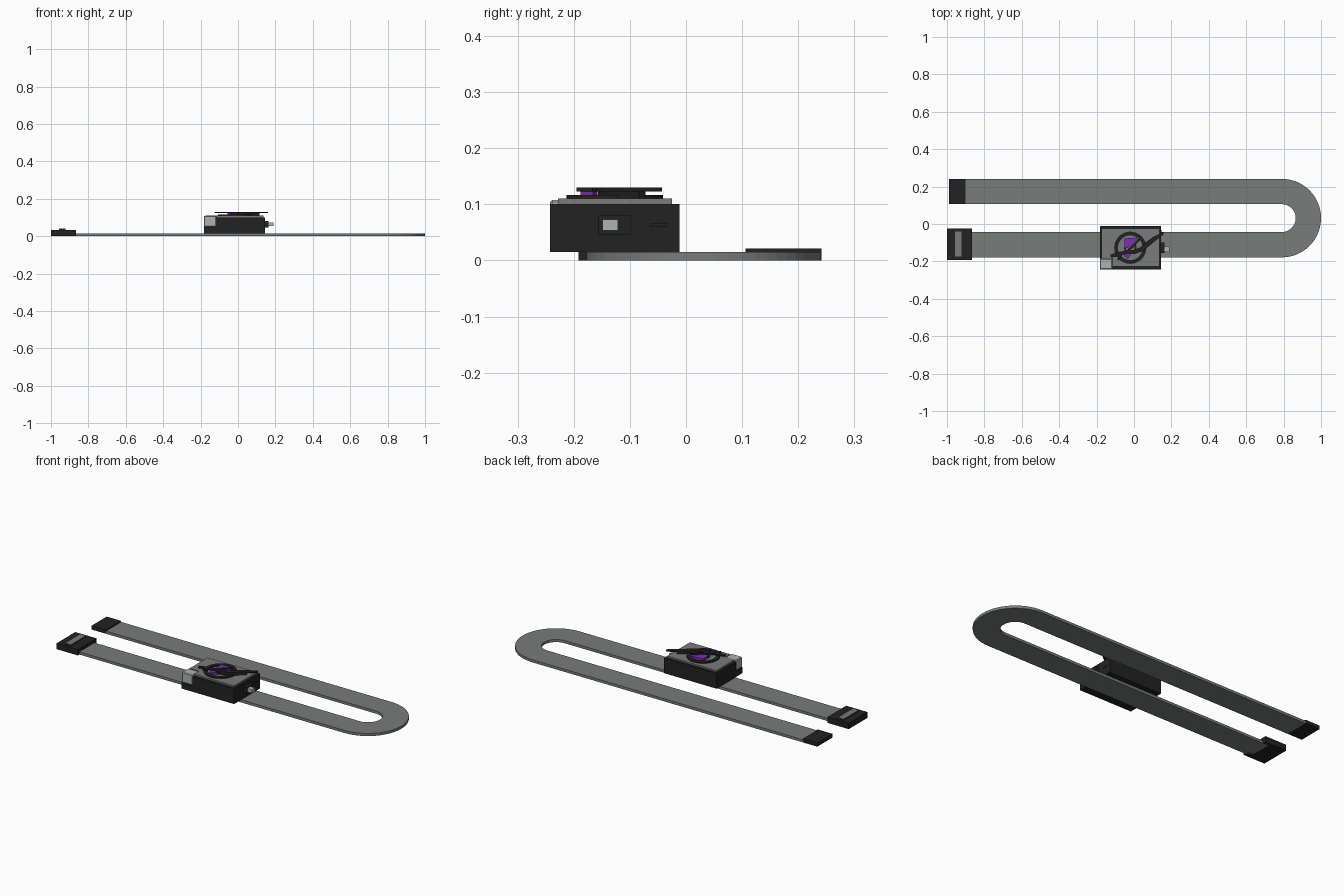
import bpy, bmesh, math
from mathutils import Vector

if "Cube" in bpy.data.objects:
    bpy.data.objects.remove(bpy.data.objects["Cube"])


def material(name, r, g, b):
    m = bpy.data.materials.new(name)
    m.diffuse_color = (r, g, b, 1)
    m.use_nodes = True
    m.node_tree.nodes["Principled BSDF"].inputs["Base Color"].default_value = m.diffuse_color
    return m


BLACK = material("black plastic", 0.016, 0.016, 0.016)
GREY = material("strap grey", 0.19, 0.20, 0.195)
LIGHT = material("light grey", 0.42, 0.45, 0.44)
PURPLE = material("purple", 0.19, 0.03, 0.44)


def prism(name, pts, z0, z1, mat, bevel=0):
    """Extrude a closed xy outline from z0 to z1."""
    bm = bmesh.new()
    face = bm.faces.new([bm.verts.new((x, y, z0)) for x, y in pts])
    ext = bmesh.ops.extrude_face_region(bm, geom=[face])
    for v in ext["geom"]:
        if isinstance(v, bmesh.types.BMVert):
            v.co.z = z1
    bmesh.ops.recalc_face_normals(bm, faces=bm.faces)
    mesh = bpy.data.meshes.new(name)
    bm.to_mesh(mesh)
    bm.free()
    mesh.materials.append(mat)
    ob = bpy.data.objects.new(name, mesh)
    bpy.context.collection.objects.link(ob)
    if bevel:
        mod = ob.modifiers.new("edge", "BEVEL")
        mod.width, mod.segments = bevel, 1
    return ob


def box(name, x0, x1, y0, y1, z0, z1, mat, bevel=0):
    return prism(name, [(x0, y0), (x1, y0), (x1, y1), (x0, y1)], z0, z1, mat, bevel)


def arc(cx, cy, r, a0, a1, n):
    return [(cx + r * math.cos(math.radians(a0 + (a1 - a0) * i / n)),
             cy + r * math.sin(math.radians(a0 + (a1 - a0) * i / n))) for i in range(n + 1)]


def ribbon(name, path, widths, z0, z1, mat):
    """Flat strip that follows a path with a varying width."""
    p = [Vector(q) for q in path]
    left, right = [], []
    for i, q in enumerate(p):
        d = (p[min(i + 1, len(p) - 1)] - p[max(i - 1, 0)]).normalized()
        n = Vector((-d.y, d.x)) * widths[i] / 2
        left.append(q + n)
        right.append(q - n)
    return prism(name, [tuple(q) for q in left + right[::-1]], z0, z1, mat)


def ring(name, cx, cy, r_out, r_in, z0, z1, mat, n=40):
    """Ring made from two half arcs, joined as one mesh by a screw-like loft."""
    bm = bmesh.new()
    loops = [[bm.verts.new((x, y, z)) for x, y in arc(cx, cy, r, 0, 360, n)[:-1]]
             for r, z in ((r_out, z0), (r_out, z1), (r_in, z1), (r_in, z0))]
    for k in range(4):
        a, b = loops[k], loops[(k + 1) % 4]
        for i in range(n):
            j = (i + 1) % n
            bm.faces.new((a[i], a[j], b[j], b[i]))
    bmesh.ops.recalc_face_normals(bm, faces=bm.faces)
    mesh = bpy.data.meshes.new(name)
    bm.to_mesh(mesh)
    bm.free()
    mesh.materials.append(mat)
    ob = bpy.data.objects.new(name, mesh)
    bpy.context.collection.objects.link(ob)
    return ob


# U-shaped strap
CX, CY, RO, RI = 0.79, 0.0315, 0.21, 0.0745
outline = ([(-0.90, CY - RO)] + arc(CX, CY, RO, -90, 90, 28) + [(-0.90, CY + RO), (-0.90, CY + RI)]
           + arc(CX, CY, RI, 90, -90, 28) + [(-0.90, CY - RI)])
prism("strap", outline, 0, 0.015, GREY)

# Strap end cap and buckle
box("strap_end_cap", -0.99, -0.90, CY + RI, CY + RO, 0, 0.021, BLACK)
box("buckle", -1.0, -0.867, -0.192, -0.025, 0, 0.033, BLACK)
box("buckle_bump", -0.958, -0.922, -0.175, -0.04, 0.033, 0.037, BLACK)
box("buckle_plate", -0.958, -0.922, -0.175, -0.04, 0.037, 0.04, GREY)

# Main case with a cut front left corner, filled by a light block
X0, X1, Y0, Y1 = -0.183, 0.145, -0.242, -0.012
box("case_lower", X0, X1, Y0, Y1, 0.015, 0.05, BLACK)
prism("case_upper", [(-0.115, Y0), (X1, Y0), (X1, Y1), (X0, Y1), (X0, -0.185), (-0.115, -0.185)],
      0.05, 0.101, BLACK)
box("corner_block", X0, -0.115, Y0, -0.185, 0.05, 0.108, LIGHT, 0.004)
prism("case_top_plate", [(-0.115, -0.228), (0.135, -0.228), (0.135, -0.025), (-0.173, -0.025),
                         (-0.173, -0.185), (-0.115, -0.185)], 0.101, 0.11, GREY)

# Side button and slot
box("button_base", X1, 0.163, -0.156, -0.098, 0.045, 0.08, BLACK)
box("button", 0.163, 0.19, -0.149, -0.121, 0.053, 0.073, LIGHT)
box("side_slot", X1, 0.148, -0.063, -0.033, 0.06, 0.066, BLACK)

# Round emblem frame on the top plate
EX, EY = -0.02, -0.127
ring("dial_ring", EX, EY, 0.086, 0.066, 0.11, 0.117, BLACK)
ring("dial_inner_ring", EX, EY, 0.034, 0.024, 0.11, 0.117, BLACK, 24)

# Purple inlays
prism("purple_inlay", [(-0.052, -0.125), (-0.052, -0.078), (0.015, -0.072), (0.022, -0.095),
                       (-0.012, -0.135)], 0.11, 0.123, PURPLE)
prism("purple_tip", [(-0.055, -0.170), (-0.035, -0.188), (-0.015, -0.166), (-0.035, -0.158)],
      0.11, 0.123, PURPLE)

# Curved trim strip that crosses the dial
ribbon("curved_trim", [(-0.125, -0.172), (-0.085, -0.162), (-0.045, -0.152), (0.0, -0.15),
                       (0.04, -0.135), (0.075, -0.105), (0.11, -0.078), (0.158, -0.048)],
       [0.016, 0.022, 0.018, 0.022, 0.024, 0.026, 0.024, 0.012], 0.123, 0.13, BLACK)
ribbon("trim_support", [(0.0, -0.15), (0.04, -0.135), (0.075, -0.105), (0.11, -0.078)],
       [0.014] * 4, 0.11, 0.123, BLACK)
for i, (a, b) in enumerate((((-0.04, -0.15), (0.028, -0.083)), ((-0.085, -0.192), (-0.06, -0.15)))):
    ribbon("trim_spoke_%d" % (i + 1), [a, b], [0.012, 0.012], 0.123, 0.13, BLACK)
